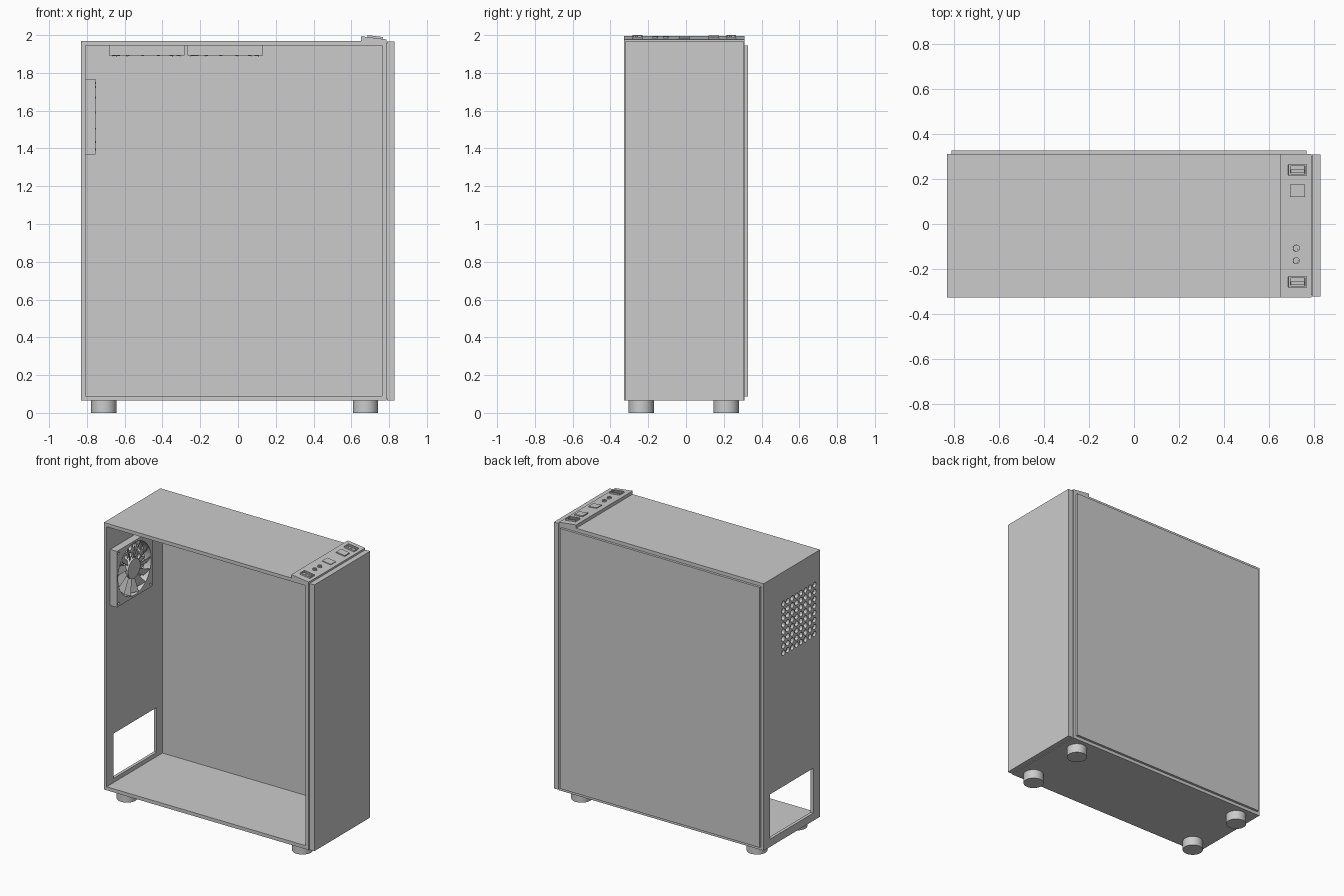
import bpy, bmesh
from math import radians, tau
from mathutils import Matrix, Vector

if "Cube" in bpy.data.objects:
    bpy.data.objects.remove(bpy.data.objects["Cube"], do_unlink=True)

grey = bpy.data.materials.new("plain_grey")
grey.use_nodes = True
grey.diffuse_color = (0.6, 0.6, 0.6, 1)
grey.node_tree.nodes["Principled BSDF"].inputs["Base Color"].default_value = (0.6, 0.6, 0.6, 1)


def box(bm, lo, hi, matrix=Matrix()):
    lo, hi = Vector(lo), Vector(hi)
    place = Matrix.Translation((lo + hi) / 2) @ Matrix.Diagonal((*(hi - lo), 1))
    return bmesh.ops.create_cube(bm, size=1, matrix=matrix @ place)["verts"]


def cylinder(bm, center, radius, depth, segments=32, matrix=Matrix()):
    bmesh.ops.create_cone(bm, cap_ends=True, segments=segments, radius1=radius, radius2=radius,
                          depth=depth, matrix=matrix @ Matrix.Translation(center))


def finish(name, bm, matrix=Matrix()):
    mesh = bpy.data.meshes.new(name)
    bm.to_mesh(mesh)
    bm.free()
    mesh.transform(matrix)
    mesh.materials.append(grey)
    mesh.shade_smooth()
    mesh.set_sharp_from_angle(angle=radians(30))
    obj = bpy.data.objects.new(name, mesh)
    bpy.context.collection.objects.link(obj)
    return obj


def cut(obj, cutters):
    """Subtract every cutter, bake the result and drop the cutters."""
    for c in cutters:
        c.hide_render = True
        mod = obj.modifiers.new("cut", "BOOLEAN")
        mod.operation, mod.solver, mod.object = "DIFFERENCE", "EXACT", c
    graph = bpy.context.evaluated_depsgraph_get()
    baked = bpy.data.meshes.new_from_object(obj.evaluated_get(graph))
    obj.modifiers.clear()
    obj.data = baked
    for c in cutters:
        bpy.data.objects.remove(c, do_unlink=True)
    baked.shade_smooth()
    baked.set_sharp_from_angle(angle=radians(30))


def box_part(name, lo, hi):
    bm = bmesh.new()
    box(bm, lo, hi)
    return finish(name, bm)


FAN_Y, FAN_Z = -0.087, 1.568

# Case shell: hollow, open at the front, with a rear vent and power supply opening
shell = box_part("case_shell", (-0.83, -0.327, 0.065), (0.785, 0.31, 1.97))
hollow = box_part("hollow_cutter", (-0.808, -0.5, 0.09), (0.762, 0.5, 1.945))
supply = box_part("supply_cutter", (-0.9, -0.25, 0.12), (-0.7, 0.237, 0.44))
bm = bmesh.new()
turn = Matrix.Translation((-0.82, FAN_Y, FAN_Z)) @ Matrix.Rotation(radians(90), 4, "Y")
for row in range(8):
    for col in range(8):
        cylinder(bm, ((row - 3.5) * 0.05, (col - 3.5) * 0.05, 0), 0.019, 0.1, 12, turn)
vent = finish("vent_cutter", bm)
cut(shell, [hollow, supply, vent])

# Side and front panels
box_part("back_side_panel", (-0.81, 0.303, 0.088), (0.765, 0.327, 1.945))
box_part("front_panel_joint", (0.78, -0.315, 0.075), (0.795, 0.3, 1.955))
box_part("front_panel", (0.79, -0.322, 0.066), (0.828, 0.308, 1.966))

# Feet
for side, x in (("rear", -0.71), ("front", 0.675)):
    for hand, y in (("right", -0.237), ("left", 0.213)):
        bm = bmesh.new()
        cylinder(bm, (x, y, 0.034), 0.067, 0.068, 40)
        finish(f"{side}_{hand}_foot", bm)


# Fans, built facing local +z
def fan(name, matrix):
    half, depth = 0.2, 0.055
    bm = bmesh.new()
    box(bm, (-half, -half, 0), (half, half, depth))
    frame = finish(name + "_frame", bm, matrix)
    bm = bmesh.new()
    cylinder(bm, (0, 0, depth / 2), 0.187, 0.2, 48)
    for x in (-1, 1):
        for y in (-1, 1):
            cylinder(bm, (x * 0.178, y * 0.178, depth / 2), 0.009, 0.2, 12)
    cut(frame, [finish("bore_cutter", bm, matrix)])

    bm = bmesh.new()
    cylinder(bm, (0, 0, 0.03), 0.07, 0.044, 32)
    for i in range(13):
        pose = (Matrix.Rotation(tau * i / 13, 4, "Z") @ Matrix.Translation((0, 0, 0.03))
                @ Matrix.Rotation(radians(32), 4, "X"))
        verts = box(bm, (0.06, -0.03, -0.002), (0.178, 0.03, 0.002))
        for v in verts:
            if v.co.x < 0.1:
                v.co.y *= 0.6
            else:
                v.co.y += 0.02
        bmesh.ops.transform(bm, matrix=pose, verts=verts)
    for i in range(4):
        arm = Matrix.Rotation(tau * (i + 0.5) / 4, 4, "Z")
        box(bm, (0.05, -0.006, 0.002), (0.195, 0.006, 0.008), arm)
    finish(name + "_rotor", bm, matrix)


fan("rear_fan", Matrix.Translation((-0.81, FAN_Y, FAN_Z)) @ Matrix.Rotation(radians(90), 4, "Y"))
for name, x in (("top_rear_fan", -0.483), ("top_front_fan", -0.068)):
    fan(name, Matrix.Translation((x, 0.05, 1.946)) @ Matrix.Rotation(radians(180), 4, "X"))

# Control strip: a wedge sloping down to the front panel
bm = bmesh.new()
for v in box(bm, (0.65, -0.327, 1.96), (0.787, 0.31, 1.994)):
    if v.co.z > 1.98 and v.co.x > 0.7:
        v.co.z = 1.977
finish("control_strip", bm)

# Ports and buttons, laid on the slope
slope = Matrix.Translation((0.725, 0, 1.985)) @ Matrix.Rotation(radians(7), 4, "Y")
for name, y in (("left_port", 0.24), ("right_port", -0.257)):
    bm = bmesh.new()
    for s in (-1, 1):
        box(bm, (-0.04, y + s * 0.022 - 0.004, -0.004), (0.04, y + s * 0.022 + 0.004, 0.01))
        box(bm, (s * 0.037 - 0.004, y - 0.022, -0.004), (s * 0.037 + 0.004, y + 0.022, 0.01))
    box(bm, (-0.03, y - 0.012, -0.004), (0.03, y + 0.002, 0.007))
    finish(name, bm, slope)
for name, y, top in (("power_button", 0.147, 0.008), ("reset_button", -0.01, 0.005)):
    bm = bmesh.new()
    box(bm, (-0.034, y - 0.028, -0.004), (0.034, y + 0.028, top))
    finish(name, bm, slope)
for name, y in (("headphone_jack", -0.107), ("microphone_jack", -0.163)):
    bm = bmesh.new()
    cylinder(bm, (-0.005, y, 0.002), 0.015, 0.012, 20)
    jack = finish(name, bm, slope)
    bm = bmesh.new()
    cylinder(bm, (-0.005, y, 0.01), 0.008, 0.014, 16)
    cut(jack, [finish("jack_cutter", bm, slope)])
